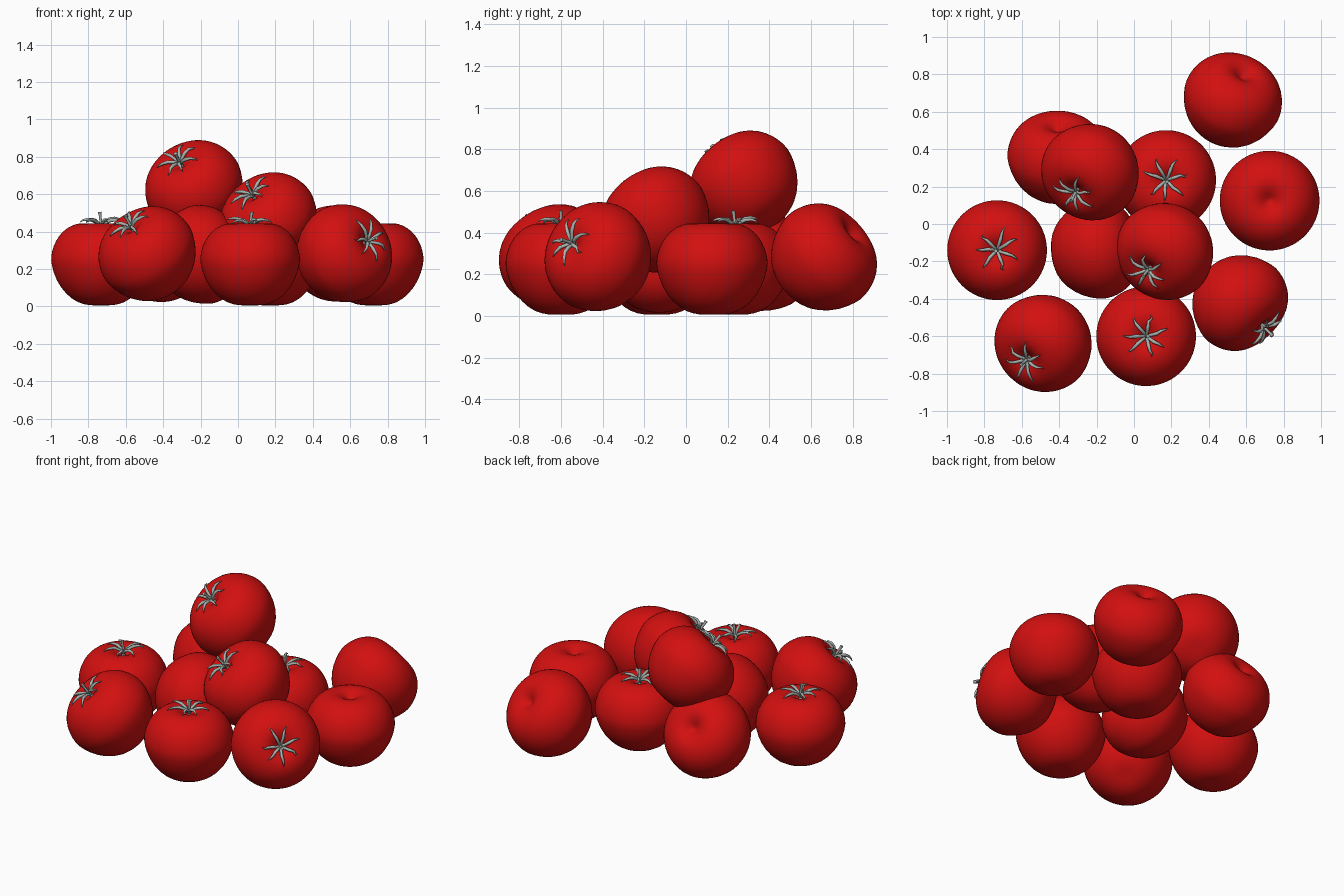
import bpy, bmesh, math, random
from mathutils import Vector, Matrix

random.seed(4)
if "Cube" in bpy.data.objects:
    bpy.data.objects.remove(bpy.data.objects["Cube"], do_unlink=True)


def material(name, colour, roughness):
    mat = bpy.data.materials.new(name)
    mat.use_nodes = True
    mat.diffuse_color = colour
    bsdf = mat.node_tree.nodes["Principled BSDF"]
    bsdf.inputs["Base Color"].default_value = colour
    bsdf.inputs["Roughness"].default_value = roughness
    return mat


red = material("tomato red", (0.65, 0.005, 0.005, 1), 0.5)
grey = material("stem grey green", (0.40, 0.45, 0.42, 1), 0.7)

# Tomato body: lathed profile, flattened, with a dimple on top
PROFILE = [(0, -.217), (.06, -.220), (.125, -.207), (.19, -.16), (.243, -.085),
           (.268, 0), (.270, .04), (.257, .10), (.227, .155), (.185, .195),
           (.135, .218), (.09, .222), (.05, .208), (.02, .185), (0, .178)]


def make_body():
    bm = bmesh.new()
    verts = [bm.verts.new((r, 0, z)) for r, z in PROFILE]
    edges = [bm.edges.new(pair) for pair in zip(verts, verts[1:])]
    bmesh.ops.spin(bm, geom=verts + edges, cent=(0, 0, 0), axis=(0, 0, 1),
                   angle=math.tau, steps=32, use_duplicate=False)
    bmesh.ops.remove_doubles(bm, verts=bm.verts, dist=0.0005)
    bmesh.ops.recalc_face_normals(bm, faces=bm.faces)
    for face in bm.faces:
        face.smooth = True
    mesh = bpy.data.meshes.new("tomato_body")
    bm.to_mesh(mesh)
    bm.free()
    mesh.materials.append(red)
    return mesh


# Stem: short stalk with thin curling sepals, as tapered curves
def add_strand(curve, points):
    spline = curve.splines.new('POLY')
    spline.points.add(len(points) - 1)
    for p, (co, radius) in zip(spline.points, points):
        p.co = (*co, 1)
        p.radius = radius


def make_stem():
    curve = bpy.data.curves.new("stem", 'CURVE')
    curve.dimensions = '3D'
    curve.bevel_depth = 0.01
    curve.bevel_resolution = 1
    curve.use_fill_caps = True
    add_strand(curve, [((0, 0, .18), 1.1), ((.002, 0, .23), .8),
                       ((.005, .003, .26), .8), ((.008, .004, .28), 1.1)])
    for i in range(7):
        a = math.tau * i / 7 + random.uniform(-.15, .15)
        reach = random.uniform(.9, 1.1)
        lift = random.uniform(-.004, .014)
        strand = []
        for r, z, w in [(0, .195, .8), (.025, .222, .9), (.055, .236, 1),
                        (.085, .238, .8), (.108, .232, .5), (.122, .222, .15)]:
            bend = a + r * random.uniform(-1, 1)
            strand.append(((r * reach * math.cos(bend), r * reach * math.sin(bend),
                            z + lift * r / .1), w))
        add_strand(curve, strand)
    obj = bpy.data.objects.new("stem_source", curve)
    bpy.context.collection.objects.link(obj)
    mesh = bpy.data.meshes.new_from_object(
        obj.evaluated_get(bpy.context.evaluated_depsgraph_get()))
    bpy.data.objects.remove(obj, do_unlink=True)
    mesh.materials.clear()
    mesh.materials.append(grey)
    return mesh


body, stem = make_body(), make_stem()

UP = (0, 0, 1)
# name, centre, direction of the stem end, has a stem
TOMATOES = [
    ("right_tomato", (-.732, -.14, .225), UP, True),
    ("front_right_tomato", (-.475, -.627, .27), (-.1, -.1, .16), True),
    ("front_tomato", (.065, -.60, .225), UP, True),
    ("front_left_tomato", (.555, -.41, .275), (.15, -.15, .08), True),
    ("left_tomato", (.725, .125, .225), UP, False),
    ("back_left_tomato", (.52, .65, .27), (.3, .68, .58), False),
    ("back_tomato", (.172, .235, .225), UP, True),
    ("middle_tomato", (-.215, -.137, .272), (.85, .1, .2), False),
    ("back_right_tomato", (-.41, .345, .27), (0, .17, .11), False),
    ("top_back_tomato", (-.225, .29, .622), (-.09, -.125, .155), True),
    ("top_front_tomato", (.175, -.135, .45), (-.1, -.11, .15), True),
]


def place(name, mesh, matrix):
    obj = bpy.data.objects.new(name, mesh)
    bpy.context.collection.objects.link(obj)
    obj.matrix_world = matrix
    return obj


for i, (name, centre, direction, has_stem) in enumerate(TOMATOES):
    turn = Vector(direction).to_track_quat('Z', 'Y').to_matrix().to_4x4()
    matrix = Matrix.Translation(centre) @ turn @ Matrix.Rotation(i * 1.3, 4, 'Z')
    fruit = place(name, body, matrix)
    subsurf = fruit.modifiers.new("smooth", 'SUBSURF')
    subsurf.levels = subsurf.render_levels = 1
    if has_stem:
        place(name.replace("tomato", "stem"), stem, matrix)
